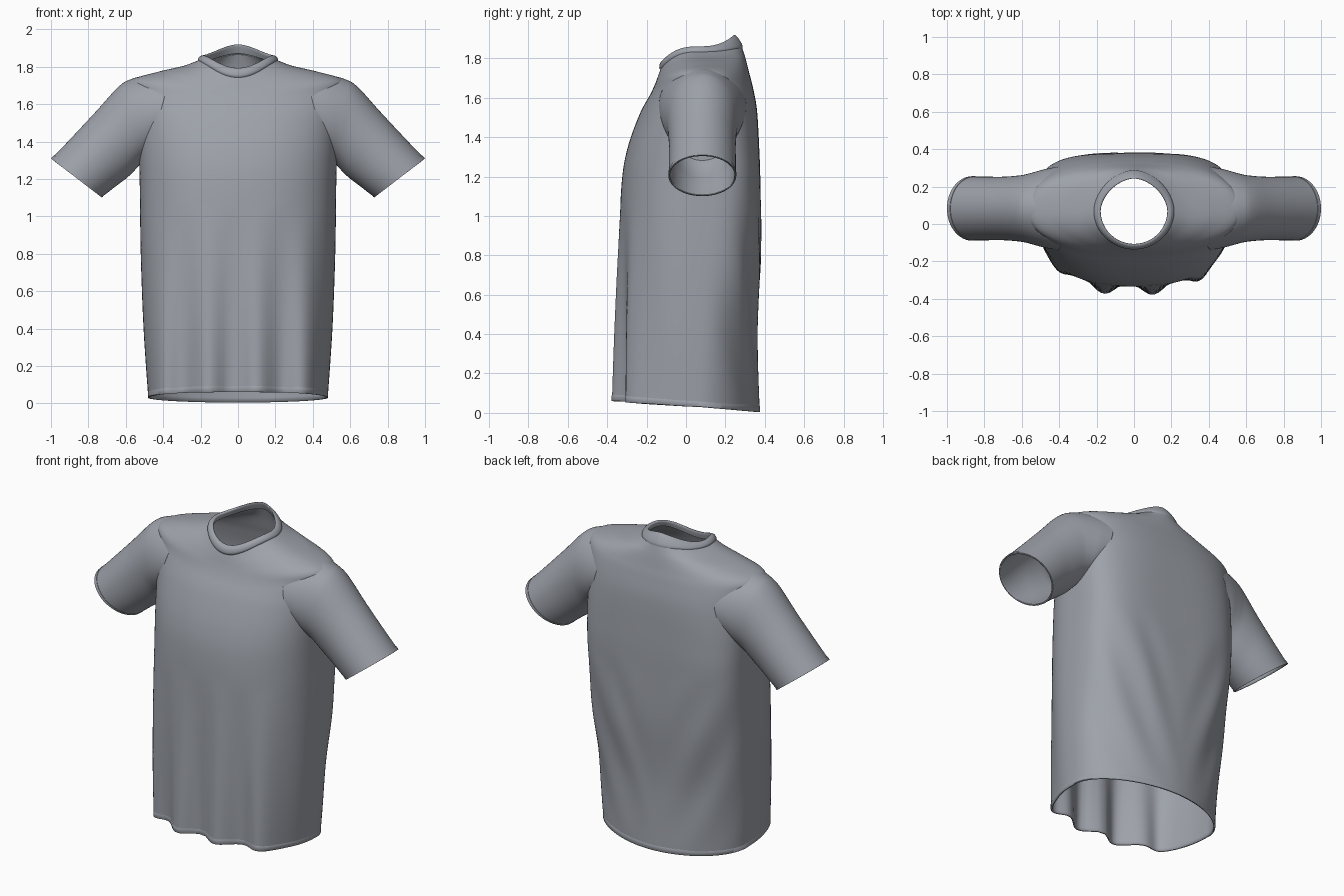
import bpy, bmesh, math
from mathutils import Vector

cube = bpy.data.objects.get("Cube")
if cube:
    bpy.data.objects.remove(cube)

fabric = bpy.data.materials.new("grey fabric")
fabric.use_nodes = True
GREY = (0.34, 0.36, 0.4, 1)
fabric.diffuse_color = GREY
bsdf = fabric.node_tree.nodes["Principled BSDF"]
bsdf.inputs["Base Color"].default_value = GREY
bsdf.inputs["Roughness"].default_value = 0.8

SEGMENTS = 144
DEPTH_MID = 0.07


def spline(rows, steps):
    """Catmull-Rom interpolation through rows of numbers."""
    out = []
    last = len(rows) - 1
    for i in range(last):
        a, b, c, d = (rows[max(i - 1, 0)], rows[i], rows[i + 1], rows[min(i + 2, last)])
        for s in range(steps):
            t = s / steps
            out.append([0.5 * (2 * q + (r - p) * t + (2 * p - 5 * q + 4 * r - w) * t ** 2
                               + (3 * q - p - 3 * r + w) * t ** 3)
                        for p, q, r, w in zip(a, b, c, d)])
    out.append(list(rows[last]))
    return out


def loft(name, rings, thickness, drop=None):
    """Skin a list of closed rings, leaving both ends open."""
    bm = bmesh.new()
    loops = [[bm.verts.new(p) for p in ring] for ring in rings]
    for low, high in zip(loops, loops[1:]):
        for i in range(len(low)):
            j = (i + 1) % len(low)
            bm.faces.new((low[i], low[j], high[j], high[i]))
    if drop:
        holes = [f for f in bm.faces if drop(f.calc_center_median())]
        bmesh.ops.delete(bm, geom=holes, context='FACES')
    bmesh.ops.recalc_face_normals(bm, faces=bm.faces)
    mesh = bpy.data.meshes.new(name)
    bm.to_mesh(mesh)
    bm.free()
    mesh.materials.append(fabric)
    obj = bpy.data.objects.new(name, mesh)
    bpy.context.collection.objects.link(obj)
    if thickness:
        solid = obj.modifiers.new("cloth thickness", 'SOLIDIFY')
        solid.thickness = thickness
        solid.offset = -1
    bpy.ops.object.select_all(action='DESELECT')
    obj.select_set(True)
    bpy.context.view_layer.objects.active = obj
    bpy.ops.object.shade_smooth_by_angle(angle=math.radians(50))


def power(v, e):
    return math.copysign(abs(v) ** e, v)


def section(width, front, back, z_side, z_front, z_back, n_front, n_back):
    """Rounded-box cross-section whose height varies around the body."""
    pts = []
    tilt = 1 if z_side < 1 else 2.8
    for i in range(SEGMENTS):
        a = math.tau * i / SEGMENTS
        c, s = math.cos(a), math.sin(a)
        e = 2 / (n_front if s < 0 else n_back)
        reach = DEPTH_MID - front if s < 0 else back - DEPTH_MID
        z_end = z_front if s < 0 else z_back
        pts.append(Vector((width * power(c, e), DEPTH_MID + reach * power(s, e),
                           z_side + (z_end - z_side) * abs(s) ** tilt)))
    return pts


def drape(p):
    """Hanging pleats on the front, slanting drag folds on the back."""
    x, y, z = p
    if y < DEPTH_MID:
        fade = max(0, 1 - z / 1.05) * min(1, (DEPTH_MID - y) / 0.3)
        p.y -= 0.036 * fade * math.cos(math.tau * (x - 0.1) / 0.26)
    else:
        fade = max(0, math.sin(math.pi * min(1, z / 1.15))) * min(1, (y - DEPTH_MID) / 0.2)
        across = abs(x + 0.05)
        p.y += 0.008 * fade * math.sin(11 * (z - 2.2 * across)) * min(1, across * 4)
    return p


# Torso: half width, front y, back y, side z, front z, back z, front and back squareness
torso_rows = [
    (0.48, -0.345, 0.375, 0.03, 0.06, 0.004, 2.7, 1.9),
    (0.505, -0.345, 0.362, 0.4, 0.4, 0.4, 2.6, 2.15),
    (0.52, -0.34, 0.38, 0.8, 0.8, 0.8, 2.5, 2.8),
    (0.525, -0.328, 0.378, 1.15, 1.15, 1.15, 2.4, 3.5),
    (0.53, -0.298, 0.372, 1.34, 1.34, 1.34, 2.4, 3.4),
    (0.54, -0.236, 0.36, 1.52, 1.515, 1.54, 2.4, 3),
    (0.56, -0.18, 0.338, 1.66, 1.62, 1.66, 2.2, 2.6),
    (0.56, -0.157, 0.32, 1.73, 1.67, 1.73, 2.1, 2.2),
    (0.43, -0.144, 0.305, 1.772, 1.705, 1.79, 2, 2),
    (0.29, -0.135, 0.293, 1.805, 1.73, 1.83, 2, 1.9),
    (0.205, -0.125, 0.28, 1.837, 1.755, 1.868, 2, 1.8),
]


def armhole(p):
    return abs(p.x) > 0.49 and ((p.y - 0.085) / 0.14) ** 2 + ((p.z - 1.5) / 0.18) ** 2 < 1


torso_rings = [[drape(p) for p in section(*row)] for row in spline(torso_rows, 9)]
loft("shirt_body", torso_rings, 0.008, armhole)

# Bottom hem: a slim raised band following the lowest edge
hem = []
for lift, grow in ((0, 0), (0.002, 0.005), (0.028, 0.005), (0.032, 0)):
    hem.append([Vector((p.x * (1 + grow), p.y * (1 + grow), p.z + lift))
                for p in torso_rings[0]])
loft("bottom_hem", hem, 0)

# Ribbed collar: flat band that lies along the neckline and turns inside
collar_rows = [
    (0.214, -0.131, 0.288, 1.828, 1.742, 1.852, 2, 1.8),
    (0.214, -0.136, 0.286, 1.842, 1.754, 1.868, 2, 1.8),
    (0.202, -0.131, 0.27, 1.856, 1.776, 1.896, 2, 1.78),
    (0.186, -0.116, 0.25, 1.861, 1.792, 1.918, 2, 1.75),
    (0.178, -0.106, 0.243, 1.852, 1.788, 1.912, 2, 1.75),
    (0.186, -0.112, 0.258, 1.825, 1.752, 1.87, 2, 1.78),
]
loft("collar", [section(*row) for row in spline(collar_rows, 4)], 0)

# Sleeves: top x, top z, underarm x, underarm z, half depth
sleeve_rows = [
    (0.36, 1.768, 0.47, 1.34, 0.222),
    (0.47, 1.758, 0.5, 1.3, 0.208),
    (0.57, 1.734, 0.53, 1.265, 0.19),
    (0.64, 1.692, 0.565, 1.23, 0.178),
    (0.76, 1.56, 0.625, 1.185, 0.17),
    (0.9, 1.41, 0.685, 1.135, 0.17),
    (0.998, 1.308, 0.73, 1.102, 0.17),
]


def sleeve_ring(row, side, grow=1.0):
    top_x, top_z, low_x, low_z, depth = row
    pts = []
    for i in range(64):
        a = math.tau * i / 64
        k = 0.5 + 0.5 * grow * math.cos(a)
        # soft creases gathering under the arm
        crease = 0.006 * math.sin(38 * low_x) * max(0, -math.cos(a)) * (0.73 - low_x) / 0.2
        pts.append(Vector((side * (low_x + (top_x - low_x) * k),
                           0.083 + depth * grow * math.sin(a),
                           low_z + (top_z - low_z) * k + crease)))
    return pts


for side, label in ((1, "left"), (-1, "right")):
    rows = spline(sleeve_rows, 8)
    loft(label + "_sleeve", [sleeve_ring(r, side) for r in rows], 0.006)
    cuff = [sleeve_ring(rows[i], side, g) for i, g in ((-3, 1), (-3, 1.015), (-1, 1.015), (-1, 0.98))]
    loft(label + "_cuff", cuff, 0)
